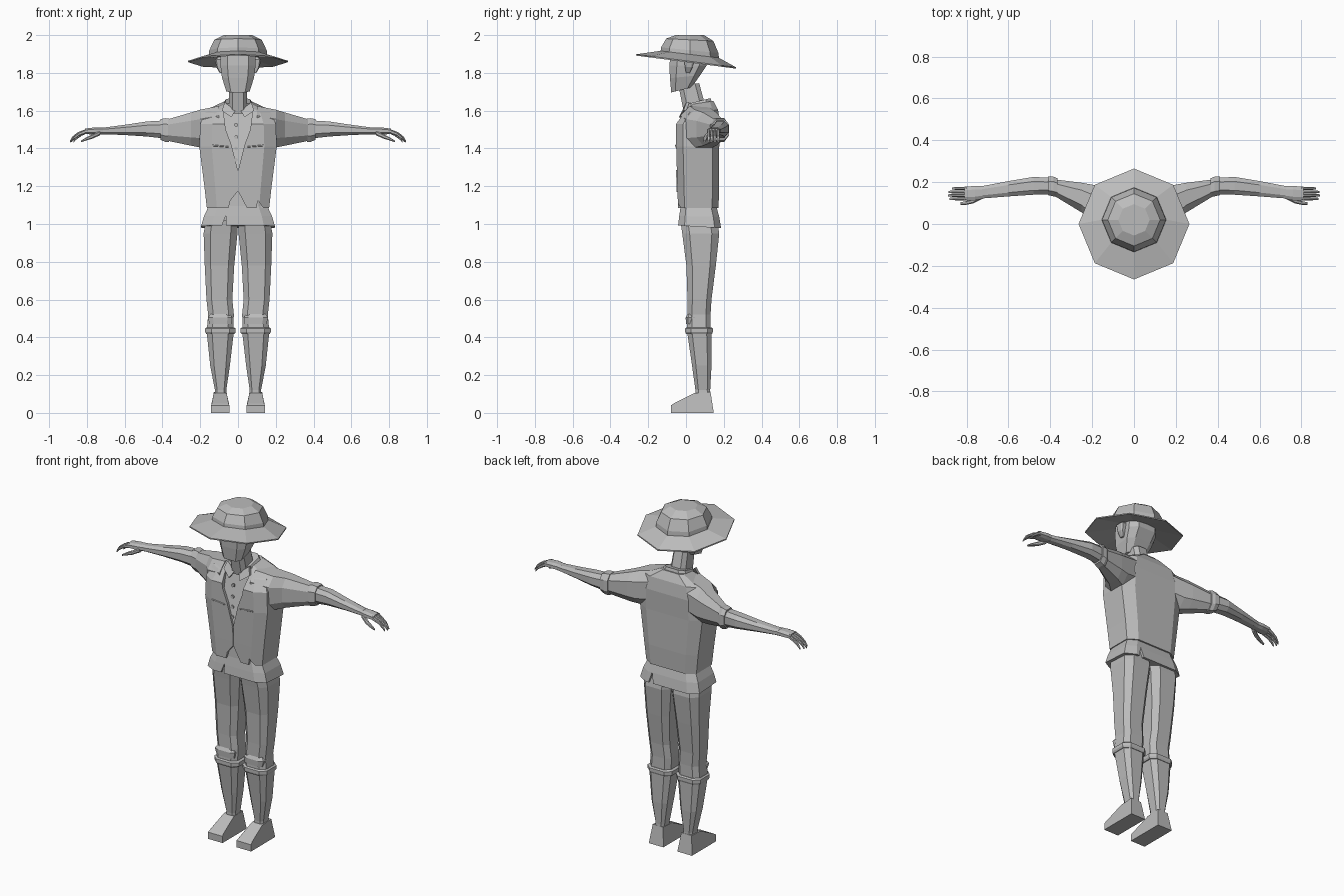
import bpy, bmesh, math
from mathutils import Vector

grey = bpy.data.materials.new("plain_grey")
grey.diffuse_color = (0.5, 0.5, 0.5, 1)


def finish(name, bm):
    bmesh.ops.recalc_face_normals(bm, faces=bm.faces)
    me = bpy.data.meshes.new(name)
    bm.to_mesh(me)
    bm.free()
    me.materials.append(grey)
    ob = bpy.data.objects.new(name, me)
    bpy.context.collection.objects.link(ob)
    return ob


def skin(name, rings):
    """Join equal-sized point rings into a capped tube."""
    bm = bmesh.new()
    vs = [[bm.verts.new(p) for p in r] for r in rings]
    n = len(vs[0])
    for a, b in zip(vs, vs[1:]):
        for i in range(n):
            j = (i + 1) % n
            bm.faces.new((a[i], a[j], b[j], b[i]))
    bm.faces.new(vs[0])
    bm.faces.new(vs[-1])
    return finish(name, bm)


def octagon(u0, u1, v0, v1, c):
    """Chamfered box outline, c is the flat share of each side."""
    cu, cv, ru, rv = (u0 + u1) / 2, (v0 + v1) / 2, (u1 - u0) / 2, (v1 - v0) / 2
    return [(cu + ru * a, cv + rv * b) for a, b in
            ((1, -c), (1, c), (c, 1), (-c, 1), (-1, c), (-1, -c), (-c, -1), (c, -1))]


def upright(name, rows, c=0.6, s=1):
    """Rows of (z, x0, x1, y0, y1, tilt along y)."""
    rings = []
    for z, x0, x1, y0, y1, t in rows:
        ym = (y0 + y1) / 2
        rings.append([(s * x, y, z + t * (y - ym)) for x, y in octagon(x0, x1, y0, y1, c)])
    return skin(name, rings)


def sideways(name, rows, c=0.5, s=1):
    """Rows of (x, y0, y1, z0, z1)."""
    return skin(name, [[(s * x, y, z) for y, z in octagon(*r, c)] for x, *r in rows])


def carve(target, outline, y_far, floor):
    """Cut an x-z outline into the target down to y = floor(z)."""
    cutter = skin("cutter", [[(x, y_far, z) for x, z in outline],
                             [(x, floor(z), z) for x, z in outline]])
    mod = target.modifiers.new("carve", 'BOOLEAN')
    mod.object = cutter
    mod.solver = 'EXACT'
    bpy.context.view_layer.update()
    dg = bpy.context.evaluated_depsgraph_get()
    me = bpy.data.meshes.new_from_object(target.evaluated_get(dg))
    target.modifiers.clear()
    target.data = me
    bpy.data.objects.remove(cutter)


# Hat: faceted brim and crown, sloping down to the back
def hat_ring(r, z, tilt, cy):
    pts = [(r * math.sin(i * math.pi / 4), r * math.cos(i * math.pi / 4)) for i in range(8)]
    return [(x, y + cy, z + tilt * y) for x, y in pts]


skin("hat_brim", [hat_ring(0.10, 1.885, -0.12, 0.01), hat_ring(0.265, 1.857, -0.13, 0),
                  hat_ring(0.265, 1.864, -0.13, 0), hat_ring(0.155, 1.898, -0.12, 0.02)])
skin("hat_crown", [hat_ring(0.155, 1.89, -0.12, 0.02), hat_ring(0.152, 1.92, -0.10, 0.02),
                   hat_ring(0.125, 1.975, -0.05, 0.02), hat_ring(0.075, 2.0, 0, 0.02)])

# Head, ears and neck
upright("head", [(1.71, -.062, .062, -.078, .03, .25), (1.78, -.085, .085, -.085, .075, .1),
                 (1.84, -.093, .093, -.088, .11, 0), (1.90, -.093, .093, -.08, .11, -.1)])
upright("neck", [(1.59, -.05, .05, -.01, .11, .1), (1.74, -.045, .045, -.04, .07, .1)])
for s in (1, -1):
    upright("ear", [(1.80, .085, .097, .0, .02, 0), (1.83, .085, .115, -.005, .035, 0),
                    (1.87, .085, .122, -.01, .045, 0), (1.885, .085, .105, 0, .035, 0)], s=s)

# Waistcoat body, with an open neckline and a notched hem
body = upright("waistcoat", [
    (1.085, -.165, .165, -.042, .172, 0), (1.20, -.178, .178, -.046, .176, 0),
    (1.41, -.205, .205, -.052, .176, 0), (1.53, -.20, .20, -.052, .18, 0),
    (1.595, -.175, .175, -.012, .17, .1), (1.642, -.075, .075, .025, .145, .15)], c=0.68)
carve(body, [(0, 1.28), (.035, 1.42), (.065, 1.50), (.08, 1.62), (.06, 1.68),
             (-.06, 1.68), (-.08, 1.62), (-.065, 1.50), (-.035, 1.42)], -0.2,
      lambda z: -0.037 if z < 1.5 else -0.037 + (z - 1.5) * 0.42)
for notch in ([(-.055, 1.07), (-.04, 1.125), (0, 1.175), (.055, 1.07)],
              [(.095, 1.07), (.105, 1.125), (.145, 1.07)]):
    carve(body, notch, -0.2, lambda z: -0.022)
# Pocket lines across the chest and centre closing
for s in (1, -1):
    sideways("chest_seam", [(.05, -.056, -.045, 1.405, 1.412), (.135, -.057, -.045, 1.412, 1.42)], s=s)
upright("front_seam", [(1.17, -.003, .003, -.049, -.04, 0), (1.285, -.003, .003, -.053, -.04, 0)])

# Shirt buttons
for z in (1.34, 1.40, 1.46, 1.525):
    y = -0.037 if z < 1.5 else -0.030
    skin("button", [[(-.01 + .01 * math.cos(i * math.pi / 4), yy, z + .01 * math.sin(i * math.pi / 4))
                     for i in range(8)] for yy in (y + .004, y - .006)])

# Collar: open band round the neck with two folded points
upright("collar", [(1.615, -.085, .085, .0, .14, .25), (1.65, -.065, .065, .0, .13, .25)])
for s in (1, -1):
    skin("collar_point", [[(s * x, y + d, z) for x, y, z in
                           ((.07, .01, 1.645), (.085, -.005, 1.60), (.035, -.03, 1.565), (.015, -.005, 1.60))]
                          for d in (-.008, .008)])

# Shirt tail flaring below the waistcoat, slit front and back
tail = upright("shirt_tail", [(0.985, -.195, .195, -.042, .186, -.06), (1.04, -.18, .18, -.036, .176, -.02),
                              (1.095, -.155, .155, -.028, .16, 0), (1.2, -.15, .15, -.024, .15, 0)], c=0.7)
carve(tail, [(-.10, .95), (-.065, 1.045), (-.06, .95)], -0.2, lambda z: -0.012)
carve(tail, [(.08, .95), (.10, 1.04), (.125, .95)], 0.3, lambda z: 0.15)

for s in (1, -1):
    # Sleeve and rolled cuff
    sideways("sleeve", [(.10, -.03, .17, 1.42, 1.625), (.20, .0, .188, 1.405, 1.605),
                        (.25, .055, .197, 1.415, 1.59), (.37, .128, .212, 1.44, 1.555)], s=s)
    sideways("sleeve_cuff", [(.365, .128, .218, 1.435, 1.558), (.385, .132, .226, 1.435, 1.56),
                             (.41, .138, .227, 1.445, 1.555)], s=s)
    # Forearm
    sideways("forearm", [(.39, .142, .22, 1.453, 1.548), (.48, .14, .225, 1.463, 1.543),
                         (.60, .132, .205, 1.471, 1.525), (.70, .124, .186, 1.475, 1.512),
                         (.73, .122, .18, 1.474, 1.512)], s=s)
    # Hand with curled fingers and thumb
    sideways("palm", [(.715, .122, .18, 1.476, 1.511), (.76, .113, .182, 1.474, 1.511),
                      (.81, .112, .178, 1.476, 1.505)], s=s)
    for k in range(4):
        y = .113 + .0165 * k
        e = (0, .008, .004, -.012)[k]
        sideways("finger", [(.80, y, y + .015, 1.48, 1.504), (.84 + e, y, y + .015, 1.467, 1.486),
                            (.868 + e, y + .001, y + .014, 1.447, 1.464),
                            (.882 + e, y + .003, y + .012, 1.432, 1.441)], s=s)
    sideways("thumb", [(.73, .118, .142, 1.470, 1.495), (.77, .098, .12, 1.452, 1.476),
                       (.805, .091, .109, 1.442, 1.458), (.83, .092, .104, 1.433, 1.442)], s=s)

    # Breeches
    upright("breeches_leg", [(0.44, .025, .165, .005, .13, 0), (0.52, .022, .158, .008, .13, 0),
                             (0.60, .03, .167, .008, .135, 0), (0.78, .02, .176, .002, .158, 0),
                             (0.95, .003, .182, -.02, .176, 0), (1.02, .0, .17, -.03, .165, 0)], s=s)
    upright("knee_fold", [(0.47, .035, .15, .0, .06, 0), (0.505, .03, .16, -.002, .06, 0),
                          (0.53, .05, .14, .012, .06, 0)], s=s)
    # Stocking with turned-over top
    upright("stocking_band", [(0.418, .018, .168, .0, .138, 0), (0.428, .012, .174, -.004, .142, 0),
                              (0.447, .012, .174, -.004, .142, 0), (0.453, .022, .166, .004, .134, 0)], s=s)
    upright("stocking", [(0.08, .062, .125, .05, .13, 0), (0.12, .062, .122, .05, .128, 0),
                         (0.25, .043, .147, .032, .135, 0), (0.43, .022, .166, .006, .135, 0)], s=s)
    # Shoe: side profile widened at the sole
    prof = [(-.08, 0), (-.08, .04), (-.065, .05), (.045, .105), (.13, .11), (.147, 0)]
    skin("shoe", [[(s * (.094 + d * (.048 if z < .045 else .044 if z < .06 else .034)), y, z)
                   for y, z in prof] for d in (-1, 1)])
